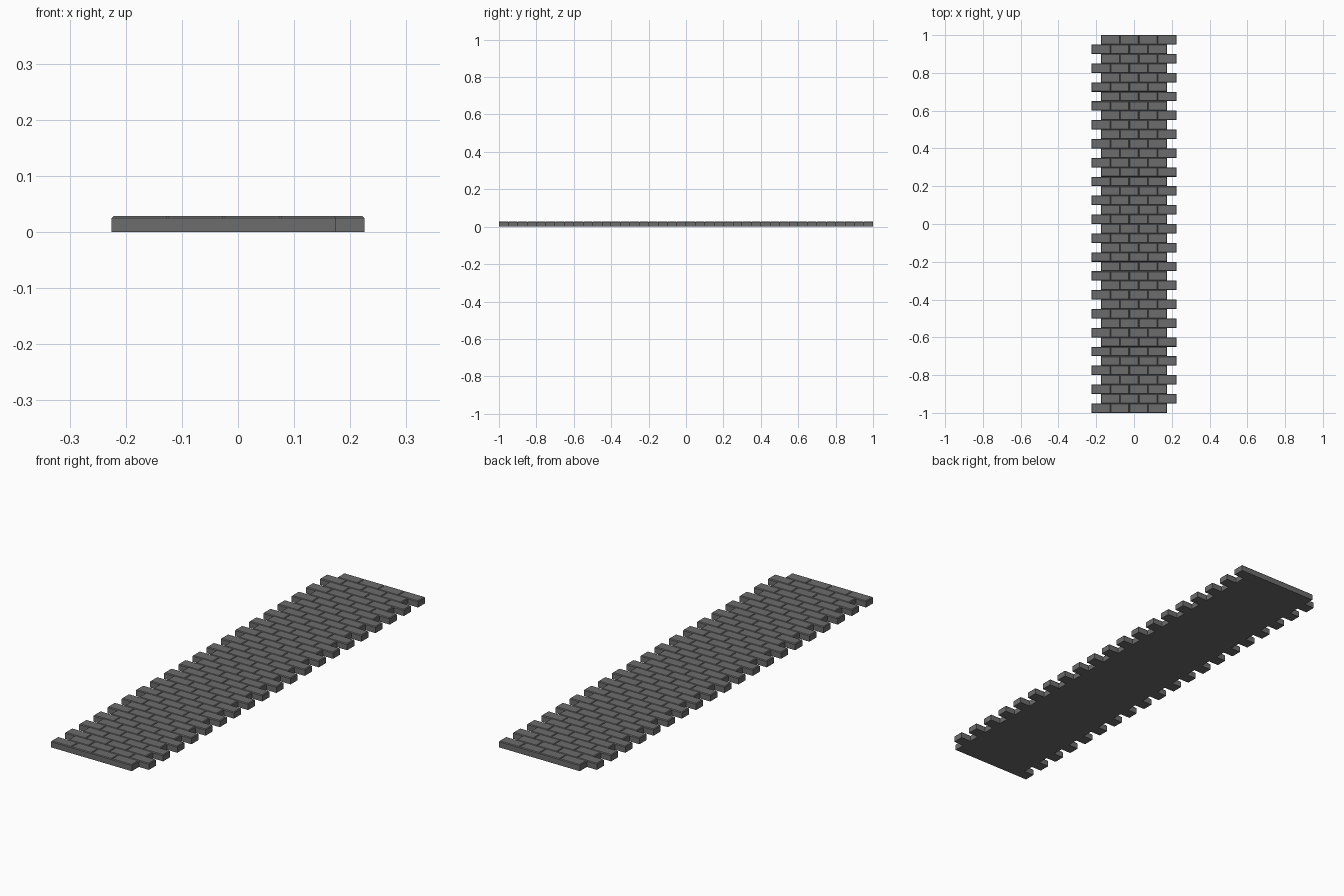
import bpy, bmesh

if "Cube" in bpy.data.objects:
    bpy.data.objects.remove(bpy.data.objects["Cube"])

ROWS, PER_ROW = 40, 4
LENGTH, WIDTH = 0.10, 0.05
BODY_H, CAP_H, CHAMFER = 0.025, 0.0035, 0.003

bm = bmesh.new()


def brick_face(row, col, z):
    """Flat brick outline; mid points line up with the corners of neighbouring rows."""
    x = -0.225 + col * LENGTH + (row % 2) * LENGTH / 2
    y = -1 + row * WIDTH
    xs = (x, x + LENGTH / 2, x + LENGTH)
    pts = [(px, y, z) for px in xs] + [(px, y + WIDTH, z) for px in reversed(xs)]
    return bm.faces.new([bm.verts.new(p) for p in pts])


def brick_layer(z):
    return [brick_face(r, c, z) for r in range(ROWS) for c in range(PER_ROW)]


# Top layer of bricks in running bond
tops = brick_layer(BODY_H)
bmesh.ops.remove_doubles(bm, verts=bm.verts[:], dist=1e-4)
tops = bm.faces[:]

# Outer walls down to the ground
rim = [e for e in bm.edges if e.is_boundary]
walls = bmesh.ops.extrude_edge_only(bm, edges=rim)["geom"]
for v in walls:
    if isinstance(v, bmesh.types.BMVert):
        v.co.z = 0

# Underside
brick_layer(0)
bmesh.ops.remove_doubles(bm, verts=bm.verts[:], dist=1e-4)
bmesh.ops.recalc_face_normals(bm, faces=bm.faces[:])

# Raised, chamfered brick tops
tops = [f for f in bm.faces if f.calc_center_median().z > BODY_H - 1e-4]
bmesh.ops.inset_individual(bm, faces=tops, thickness=CHAMFER, use_even_offset=True)
for v in {v for f in tops for v in f.verts}:
    v.co.z = BODY_H + CAP_H

mesh = bpy.data.meshes.new("brick_path")
bm.to_mesh(mesh)
bm.free()
path = bpy.data.objects.new("brick_path", mesh)
bpy.context.collection.objects.link(path)

# Dark grey stone
stone = bpy.data.materials.new("dark_stone")
stone.diffuse_color = (0.15, 0.15, 0.15, 1)
stone.use_nodes = True
stone.node_tree.nodes["Principled BSDF"].inputs["Base Color"].default_value = stone.diffuse_color
mesh.materials.append(stone)
